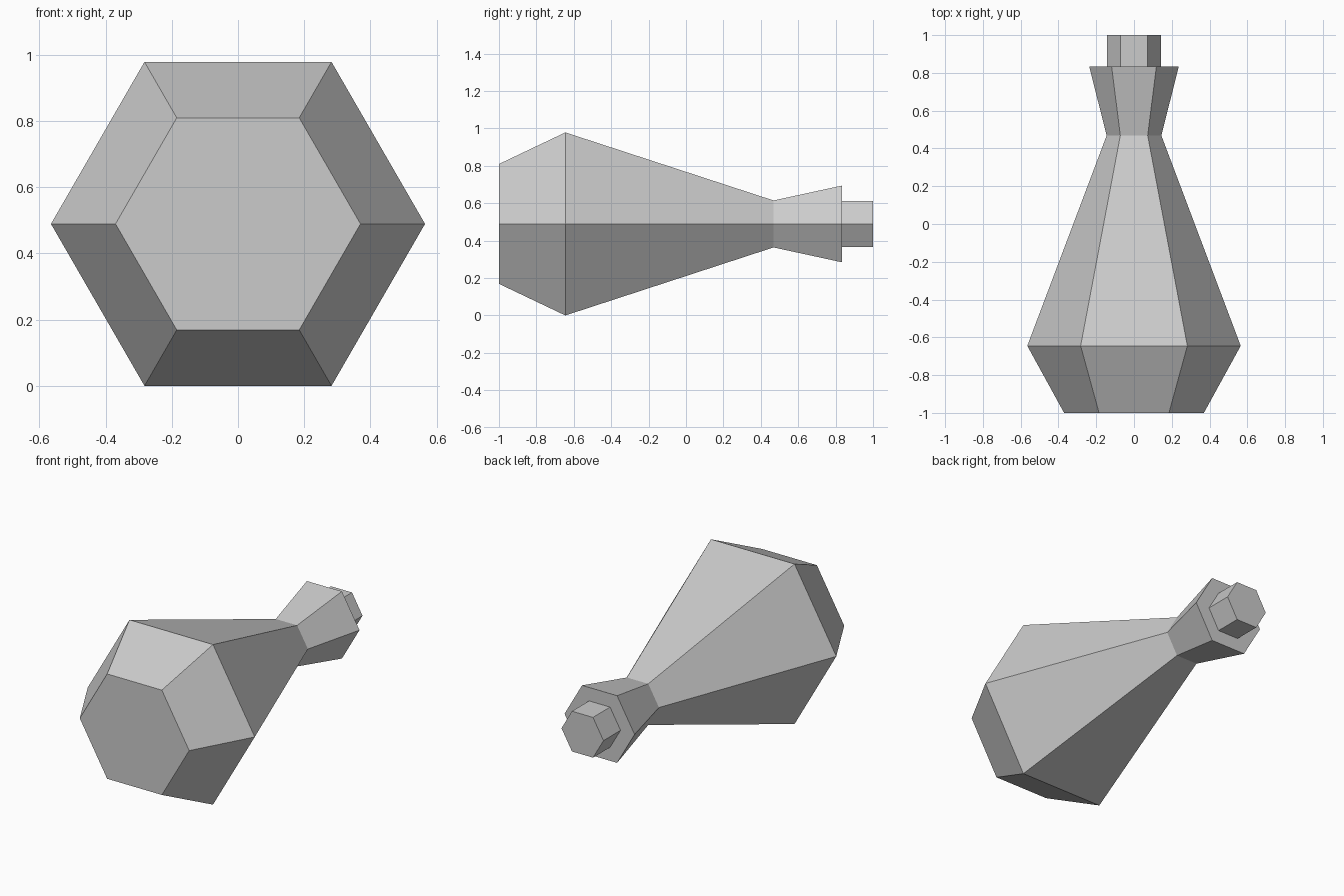
import bpy, bmesh, math

cube = bpy.data.objects.get("Cube")
if cube:
    bpy.data.objects.remove(cube, do_unlink=True)

SIDES = 6
AXIS_Z = 0.565 * math.cos(math.pi / SIDES)  # bottle rests on one flat side

grey = bpy.data.materials.new("plain grey")
grey.use_nodes = True
colour = (0.6, 0.6, 0.6, 1)
grey.diffuse_color = colour
grey.node_tree.nodes["Principled BSDF"].inputs["Base Color"].default_value = colour


def lathe(name, profile):
    """Closed six-sided solid along y from (y, radius) pairs."""
    bm = bmesh.new()
    rings = []
    for y, r in profile:
        angles = [math.tau * i / SIDES for i in range(SIDES)]
        rings.append([bm.verts.new((r * math.cos(a), y, AXIS_Z + r * math.sin(a)))
                      for a in angles])
    for a, b in zip(rings, rings[1:]):
        for i in range(SIDES):
            j = (i + 1) % SIDES
            bm.faces.new((a[i], a[j], b[j], b[i]))
    bm.faces.new(rings[0])
    bm.faces.new(rings[-1])
    bmesh.ops.recalc_face_normals(bm, faces=bm.faces)
    mesh = bpy.data.meshes.new(name)
    bm.to_mesh(mesh)
    bm.free()
    mesh.materials.append(grey)
    obj = bpy.data.objects.new(name, mesh)
    bpy.context.collection.objects.link(obj)
    return obj


# Flask lying on its side: base, shoulder, pinched neck, flared lip
lathe("flask_body", [(-1, 0.37), (-0.645, 0.565), (0.468, 0.145), (0.835, 0.237)])

# Stopper in the mouth
lathe("stopper", [(0.80, 0.142), (1, 0.142)])
